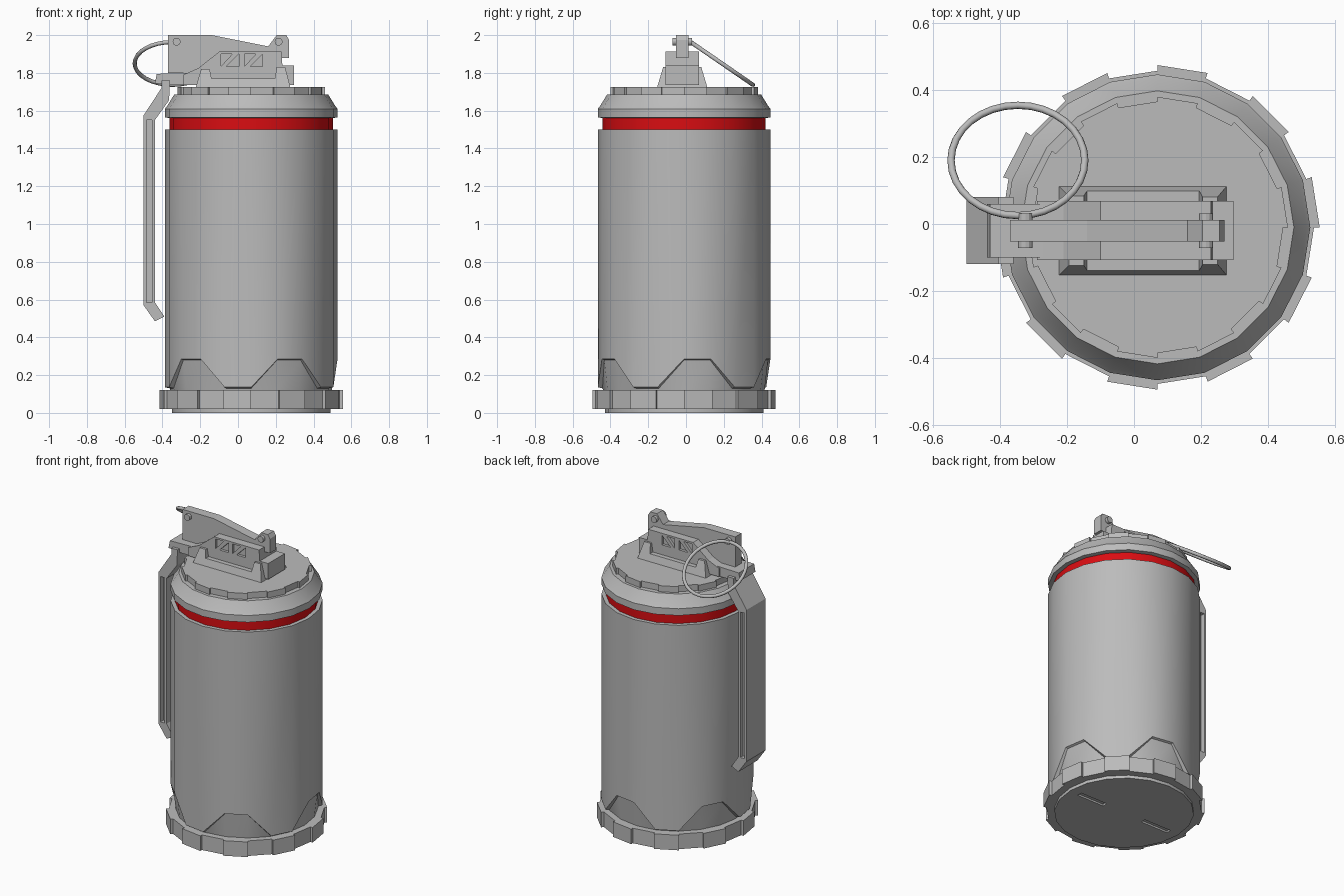
import bpy, bmesh, math
from mathutils import Vector

cube = bpy.data.objects.get("Cube")
if cube:
    bpy.data.objects.remove(cube)

CX, CY = 0.07, -0.01      # axis of the canister
MID = -0.02               # y centre of the lever mechanism
SIDES = 20
STEP = 2 * math.pi / SIDES


def material(name, rgb):
    m = bpy.data.materials.new(name)
    m.use_nodes = True
    m.diffuse_color = (*rgb, 1)
    m.node_tree.nodes["Principled BSDF"].inputs["Base Color"].default_value = (*rgb, 1)
    return m


GREY = material("metal grey", (0.5, 0.5, 0.5))
RED = material("warning red", (0.7, 0.004, 0.006))


def finish(name, bm, mat=GREY, smooth=False):
    bmesh.ops.recalc_face_normals(bm, faces=bm.faces)
    mesh = bpy.data.meshes.new(name)
    bm.to_mesh(mesh)
    bm.free()
    obj = bpy.data.objects.new(name, mesh)
    bpy.context.collection.objects.link(obj)
    mesh.materials.append(mat)
    if smooth:
        bpy.ops.object.select_all(action="DESELECT")
        obj.select_set(True)
        bpy.context.view_layer.objects.active = obj
        bpy.ops.object.shade_smooth_by_angle(angle=math.radians(25))
    return obj


def on_axis(r, k, z):
    return Vector((CX + r * math.cos(k * STEP), CY + r * math.sin(k * STEP), z))


def stack(name, rings, mat=GREY, smooth=True):
    """Capped tube; each ring is a function of the side number giving (radius, z)."""
    bm = bmesh.new()
    loops = [[bm.verts.new(on_axis(ring(k)[0], k, ring(k)[1])) for k in range(SIDES)] for ring in rings]
    for a, b in zip(loops, loops[1:]):
        for k in range(SIDES):
            n = (k + 1) % SIDES
            bm.faces.new((a[k], a[n], b[n], b[k]))
    bm.faces.new(loops[0])
    bm.faces.new(loops[-1])
    return finish(name, bm, mat, smooth)


def lathe(name, profile, mat=GREY):
    return stack(name, [lambda k, p=p: p for p in profile], mat)


def toothed_ring(name, high, low, z0, z1):
    """Every second side stands out as a grip tooth."""
    bm = bmesh.new()
    outline = [bm.verts.new(on_axis(low if k % 2 else high, k + e, z0))
               for k in range(SIDES) for e in (0, 1)]
    face = bm.faces.new(outline)
    top = bmesh.ops.extrude_face_region(bm, geom=[face])["geom"]
    bmesh.ops.translate(bm, vec=(0, 0, z1 - z0), verts=[v for v in top if isinstance(v, bmesh.types.BMVert)])
    return finish(name, bm)


def add_prism(bm, outline, y0, y1, taper=0.0):
    """Extrude an x-z outline along y; taper narrows it with height."""
    base = min(z for x, z in outline)
    a = [bm.verts.new((x, y0 + taper * (z - base), z)) for x, z in outline]
    b = [bm.verts.new((x, y1 - taper * (z - base), z)) for x, z in outline]
    bm.faces.new(a)
    bm.faces.new(b[::-1])
    for i in range(len(a)):
        j = (i + 1) % len(a)
        bm.faces.new((a[i], b[i], b[j], a[j]))


def prism(name, outline, half, taper=0.0):
    bm = bmesh.new()
    add_prism(bm, outline, MID - half, MID + half, taper)
    return finish(name, bm)


def rect(x0, x1, z0, z1):
    return [(x0, z0), (x1, z0), (x1, z1), (x0, z1)]


def carve(obj, pieces):
    """Cut pockets given as (outline, y0, y1)."""
    bm = bmesh.new()
    for outline, y0, y1 in pieces:
        add_prism(bm, outline, y0, y1)
    cutter = finish("pocket_cutter", bm)
    cutter.hide_render = True
    mod = obj.modifiers.new("pockets", "BOOLEAN")
    mod.operation, mod.object, mod.solver = "DIFFERENCE", cutter, "EXACT"
    bpy.context.view_layer.objects.active = obj
    bpy.ops.object.modifier_apply(modifier=mod.name)
    bpy.data.objects.remove(cutter)


# Base plate with two key slots, and the grip ring around it
base = lathe("base_plate", [(0.42, 0), (0.42, 0.04)])
carve(base, [(rect(CX + s * 0.25 - 0.1, CX + s * 0.25 + 0.1, -0.02, 0.012), CY - 0.017, CY + 0.017)
             for s in (-1, 1)])
toothed_ring("base_grip_ring", 0.485, 0.468, 0.02, 0.12)


# Canister body: the lower edge steps up over five tapered recesses
def notch(k):
    return 0.28 if k % 4 < 2 else 0.13


stack("body", [
    lambda k: (0.425, 0.11),
    lambda k: (0.444 if k % 4 < 2 else 0.432, notch(k)),
    lambda k: (0.457, notch(k) + 0.006),
    lambda k: (0.457, 1.5),
])

# Red band, collar and cap
lathe("warning_band", [(0.432, 1.49), (0.432, 1.57)], RED)
lathe("collar", [(0.43, 1.56), (0.457, 1.565), (0.457, 1.61), (0.445, 1.625), (0.408, 1.685)])
toothed_ring("cap", 0.39, 0.376, 1.68, 1.725)

# Lever housing: sloped skirt with raised ends, and a core with cut windows
prism("housing_skirt", [(-0.225, 1.72), (0.278, 1.72), (0.25, 1.83), (0.205, 1.83), (0.195, 1.77),
                        (-0.14, 1.77), (-0.15, 1.82), (-0.195, 1.82)], 0.134, 0.3)
core = prism("housing_core", [(-0.29, 1.735), (0.297, 1.735), (0.297, 1.84), (0.235, 1.84), (0.23, 1.912),
                              (-0.1, 1.912), (-0.21, 1.825), (-0.29, 1.79)], 0.088)
windows = []
for x in (-0.09, 0.035):
    for tri in ([(x, 1.835), (x + 0.06, 1.9), (x, 1.9)],
                [(x + 0.03, 1.835), (x + 0.095, 1.835), (x + 0.095, 1.9)]):
        windows += [(tri, MID - 0.12, MID - 0.07), (tri, MID + 0.07, MID + 0.12)]
carve(core, windows)

# Top lever with its two cross pins
prism("top_lever", [(-0.37, 1.8), (-0.21, 1.8), (-0.1, 1.88), (0.27, 1.88), (0.27, 1.975), (0.255, 2.0),
                    (0.205, 2.0), (0.16, 1.94), (-0.14, 2.0), (-0.37, 2.0)], 0.032)
for name, x in (("safety_pin", -0.325), ("pivot_pin", 0.215)):
    pin = [(x + 0.021 * math.cos(a * math.pi / 6), 1.965 + 0.021 * math.sin(a * math.pi / 6)) for a in range(12)]
    prism(name, pin, 0.052)

# Hinge block and its rolled end
prism("hinge_block", [(-0.44, 1.745), (-0.36, 1.735), (-0.2, 1.735), (-0.2, 1.8), (-0.43, 1.795)], 0.08)

# Side handle: bent channel with a long pocket down each edge
handle = prism("side_handle", [(-0.5, 1.575), (-0.5, 0.57), (-0.44, 0.485), (-0.39, 0.51), (-0.44, 0.585),
                               (-0.44, 1.55), (-0.365, 1.655), (-0.36, 1.76), (-0.405, 1.76), (-0.405, 1.72)], 0.1)
groove = rect(-0.485, -0.455, 0.585, 1.55)
carve(handle, [(groove, MID - 0.13, MID - 0.07), (groove, MID + 0.07, MID + 0.13)])

# Pull ring hanging back from the safety pin
bpy.ops.mesh.primitive_torus_add(major_segments=32, minor_segments=8, major_radius=0.2, minor_radius=0.011,
                                 location=(-0.347, 0.19, 1.85), rotation=(math.radians(-34.5), 0, 0))
ring = bpy.context.object
ring.name = "pull_ring"
ring.data.materials.append(GREY)
bpy.ops.object.shade_smooth_by_angle(angle=math.radians(60))
